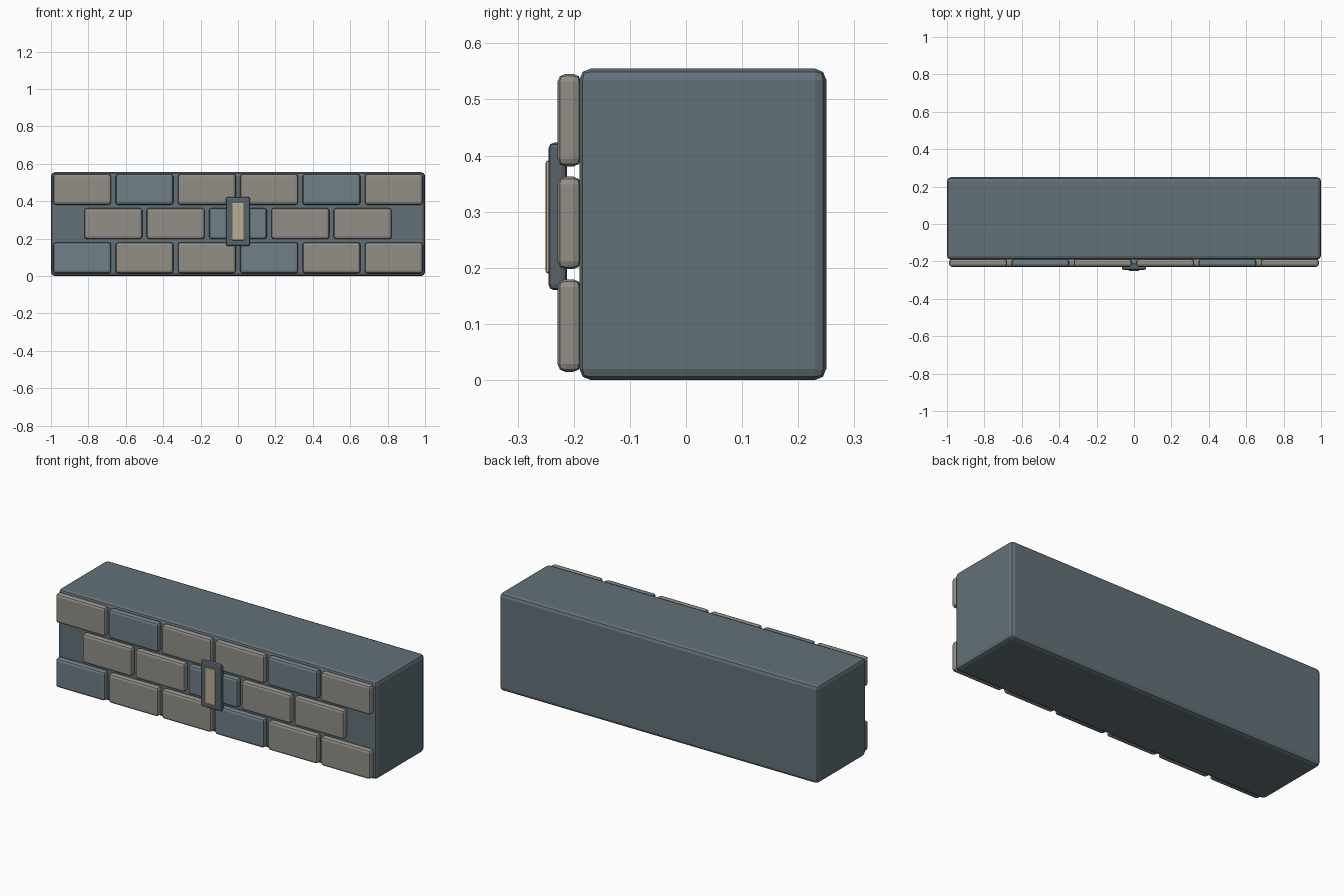
import bpy

if "Cube" in bpy.data.objects:
    bpy.data.objects.remove(bpy.data.objects["Cube"])


def material(name, rgb):
    m = bpy.data.materials.new(name)
    m.diffuse_color = (*rgb, 1)
    m.use_nodes = True
    m.node_tree.nodes["Principled BSDF"].inputs["Base Color"].default_value = m.diffuse_color
    return m


SLATE = material("slate", (0.125, 0.165, 0.19))
STONE = material("warm_stone", (0.29, 0.275, 0.245))
BLUE = material("blue_stone", (0.16, 0.215, 0.24))
METAL = material("dark_metal", (0.10, 0.125, 0.15))
GOLD = material("pale_gold", (0.50, 0.42, 0.28))


def block(name, lo, hi, mat, bevel, segments=2):
    """Bevelled box between two corners."""
    bpy.ops.mesh.primitive_cube_add(
        size=1, location=[(a + b) / 2 for a, b in zip(lo, hi)])
    ob = bpy.context.object
    ob.name = name
    ob.scale = [b - a for a, b in zip(lo, hi)]
    bpy.ops.object.transform_apply(location=False, rotation=False, scale=True)
    ob.data.materials.append(mat)
    mod = ob.modifiers.new("bevel", 'BEVEL')
    mod.width = bevel
    mod.segments = segments
    return ob


# solid wall core
block("wall_core", (-1, -0.19, 0), (1, 0.25, 0.555), SLATE, 0.02)

# three staggered courses of facing bricks, every third one blue
for row, count in enumerate((6, 5, 6)):
    z = 0.097 + row * 0.183
    for i in range(count):
        x = (i - (count - 1) / 2) / 3
        block(f"brick_{row}_{i}", (x - 0.155, -0.229, z - 0.0825),
              (x + 0.155, -0.187, z + 0.0825),
              BLUE if (i + row) % 3 == 0 else STONE, 0.014)

# central plaque with raised inlay
block("plaque", (-0.065, -0.245, 0.16), (0.065, -0.212, 0.423), METAL, 0.01)
block("plaque_inlay", (-0.03, -0.25, 0.19), (0.03, -0.235, 0.391), GOLD, 0.004)
